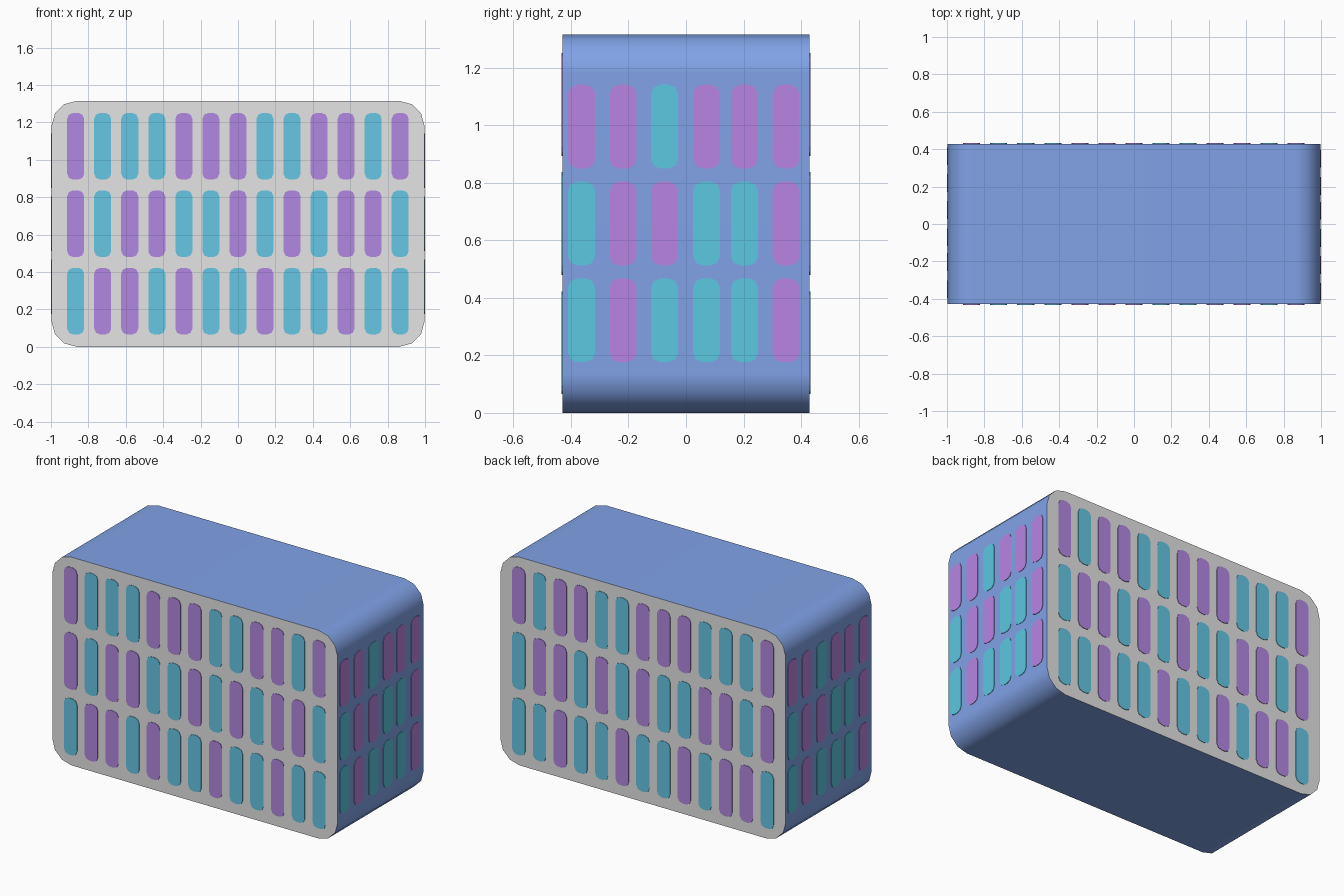
import bpy, bmesh, math
from mathutils import Vector

if "Cube" in bpy.data.objects:
    bpy.data.objects.remove(bpy.data.objects["Cube"])

HX, HY, H = 0.997, 0.429, 1.315   # half width, half depth, height
T = 0.003                         # window plate thickness


def material(name, rgb):
    m = bpy.data.materials.new(name)
    m.diffuse_color = (*rgb, 1.0)
    m.use_nodes = True
    m.node_tree.nodes["Principled BSDF"].inputs["Base Color"].default_value = m.diffuse_color
    return m


BLUE = material("blue shell", (0.22, 0.366, 0.80))
GREY = material("light grey", (0.78, 0.78, 0.78))
CYAN = material("cyan pane", (0.133, 0.57, 0.78))
PURPLE = material("purple pane", (0.45, 0.25, 0.76))
TEAL = material("teal pane", (0.107, 0.58, 0.76))
PINK = material("pinkish purple pane", (0.48, 0.235, 0.76))


def rounded_rect(w, h, r, seg):
    """Counter-clockwise outline centred on the origin."""
    pts = []
    for k, (sx, sy) in enumerate([(1, 1), (-1, 1), (-1, -1), (1, -1)]):
        for i in range(seg + 1):
            a = math.radians(90 * k + 90 * i / seg)
            pts.append((sx * (w / 2 - r) + r * math.cos(a),
                        sy * (h / 2 - r) + r * math.sin(a)))
    return pts


def prism(bm, outline, origin, u, v, depth):
    """Extrude an outline in the u/v plane along u x v."""
    n = u.cross(v)
    low = [bm.verts.new(origin + u * a + v * b) for a, b in outline]
    high = [bm.verts.new(p.co + n * depth) for p in low]
    faces = [bm.faces.new(high), bm.faces.new(low[::-1])]
    for i in range(len(low)):
        j = (i + 1) % len(low)
        faces.append(bm.faces.new((low[i], low[j], high[j], high[i])))
    return faces


def finish(bm, name, mats):
    me = bpy.data.meshes.new(name)
    bm.to_mesh(me)
    bm.free()
    ob = bpy.data.objects.new(name, me)
    bpy.context.collection.objects.link(ob)
    for m in mats:
        me.materials.append(m)
    return ob


# Body: rounded profile with grey front and back
X, Y, Z = Vector((1, 0, 0)), Vector((0, 1, 0)), Vector((0, 0, 1))
bm = bmesh.new()
prism(bm, rounded_rect(2 * HX, H, 0.135, 3), Vector((0, -HY, H / 2)), -X, Z, 2 * HY)
bmesh.ops.recalc_face_normals(bm, faces=bm.faces)
for f in bm.faces:
    f.material_index = 1 if abs(f.normal.y) > 0.9 else 0
body = finish(bm, "body", [BLUE, GREY])
bpy.context.view_layer.objects.active = body
body.select_set(True)
bpy.ops.object.shade_smooth_by_angle(angle=math.radians(40))
body.modifiers.new("even_shading", 'WEIGHTED_NORMAL').keep_sharp = True


def windows(name, rows, cols, heights, size, place, u, mats):
    """One plate per letter: C uses the first material, P the second."""
    bm = bmesh.new()
    outline = rounded_rect(*size, 0.032, 2)
    for row, z in zip(rows, heights):
        for letter, c in zip(row, cols):
            for f in prism(bm, outline, place(c, z), u, Z, T):
                f.material_index = "CP".index(letter)
    bmesh.ops.recalc_face_normals(bm, faces=bm.faces)
    return finish(bm, name, mats)


# Front and back windows: the same colours seen through the body
LONG = ["PCCCPPPCCPPCP", "PCPPCCPCPCPPC", "CPPCPCCPCCPCC"]
xs = [-0.868 + 0.1446 * i for i in range(13)]
long_z = (1.072, 0.658, 0.244)
windows("front_windows", LONG, xs, long_z, (0.091, 0.357),
        lambda c, z: Vector((c, -HY, z)), X, [CYAN, PURPLE])
windows("back_windows", LONG, xs, long_z, (0.091, 0.357),
        lambda c, z: Vector((c, HY, z)), -X, [CYAN, PURPLE])

# Side windows: the left side is the right side turned half round
SIDE = ["PPCPPP", "CPPCCP", "CPCCCP"]
ys = (-0.363, -0.219, -0.075, 0.071, 0.203, 0.348)
side_z = (0.995, 0.658, 0.322)
for name, s in (("right_windows", 1), ("left_windows", -1)):
    windows(name, SIDE, ys, side_z, (0.094, 0.291),
            lambda c, z: Vector((s * HX, s * c, z)), Y * s, [TEAL, PINK])
